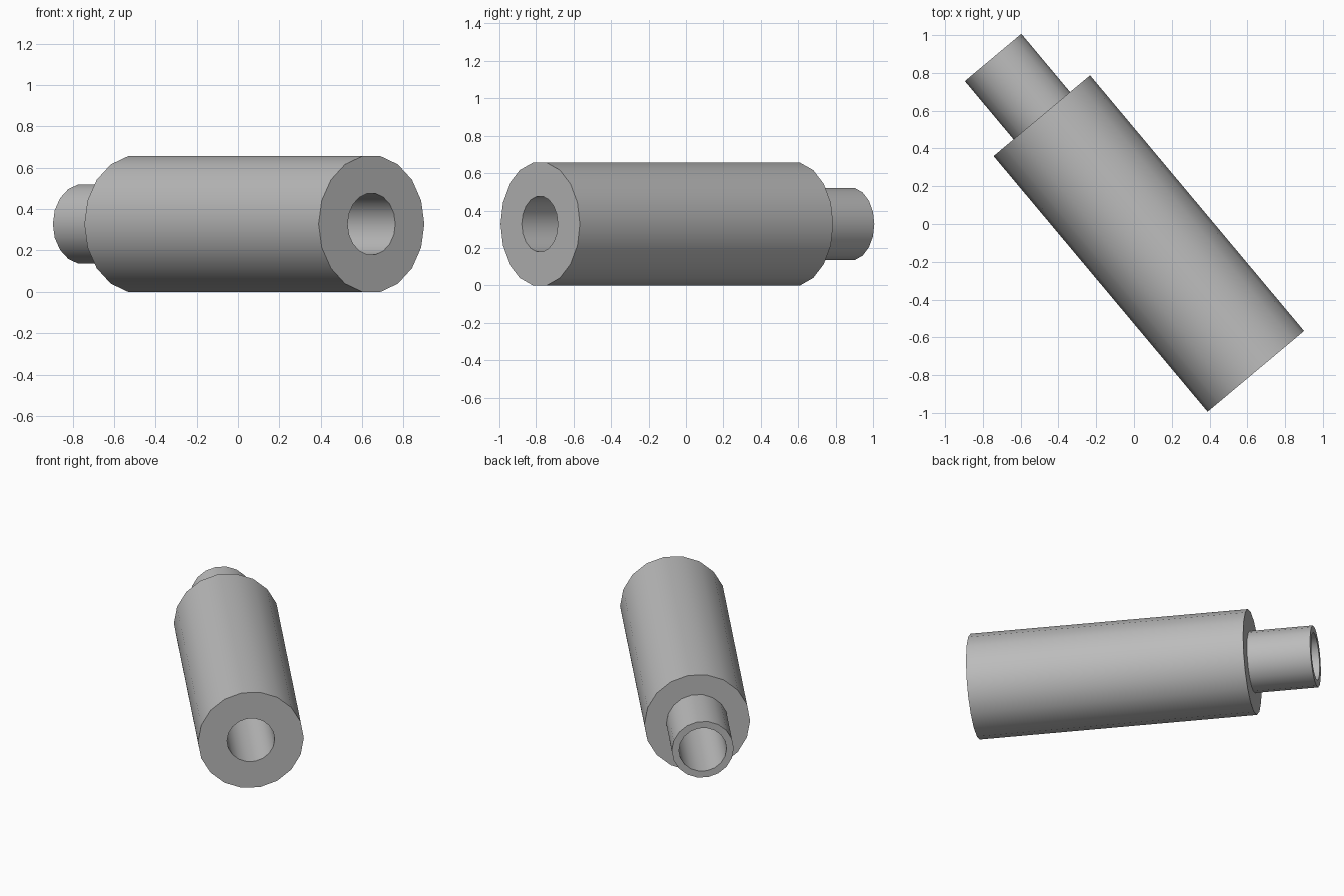
import bpy, bmesh, math
from mathutils import Matrix, Vector

if "Cube" in bpy.data.objects:
    bpy.data.objects.remove(bpy.data.objects["Cube"])

SIDES = 18
BODY_R, NECK_R, BORE_R = 0.333, 0.195, 0.15
BODY_LEN, TOTAL_LEN = 1.765, 2.167

# Plain grey material
grey = bpy.data.materials.new("grey")
grey.use_nodes = True
colour = (0.5, 0.5, 0.5, 1)
grey.diffuse_color = colour
grey.node_tree.nodes["Principled BSDF"].inputs["Base Color"].default_value = colour

# Closed wall profile: thick body, narrow neck, straight bore (radius, distance)
profile = [(BORE_R, 0), (BODY_R, 0), (BODY_R, BODY_LEN),
           (NECK_R, BODY_LEN), (NECK_R, TOTAL_LEN), (BORE_R, TOTAL_LEN)]

# Turn the profile around the tube axis
bm = bmesh.new()
verts = [bm.verts.new((r, d, 0)) for r, d in profile]
edges = [bm.edges.new((v, verts[i - 1])) for i, v in enumerate(verts)]
bmesh.ops.spin(bm, geom=verts + edges, cent=(0, 0, 0), axis=(0, 1, 0),
               angle=math.tau, steps=SIDES, use_merge=True)
bmesh.ops.remove_doubles(bm, verts=bm.verts, dist=0.0001)
bmesh.ops.recalc_face_normals(bm, faces=bm.faces)

# Lay the tube diagonally on the ground
front = Vector((0.645, -0.78, BODY_R * math.cos(math.pi / SIDES)))
turn = math.atan2(0.642, 0.767)
bm.transform(Matrix.Translation(front) @ Matrix.Rotation(turn, 4, 'Z'))

mesh = bpy.data.meshes.new("stepped_tube")
bm.to_mesh(mesh)
bm.free()
mesh.materials.append(grey)
tube = bpy.data.objects.new("stepped_tube", mesh)
bpy.context.collection.objects.link(tube)

# Smooth round walls with crisp rims
bpy.ops.object.select_all(action='DESELECT')
tube.select_set(True)
bpy.context.view_layer.objects.active = tube
bpy.ops.object.shade_smooth_by_angle(angle=math.radians(35))
